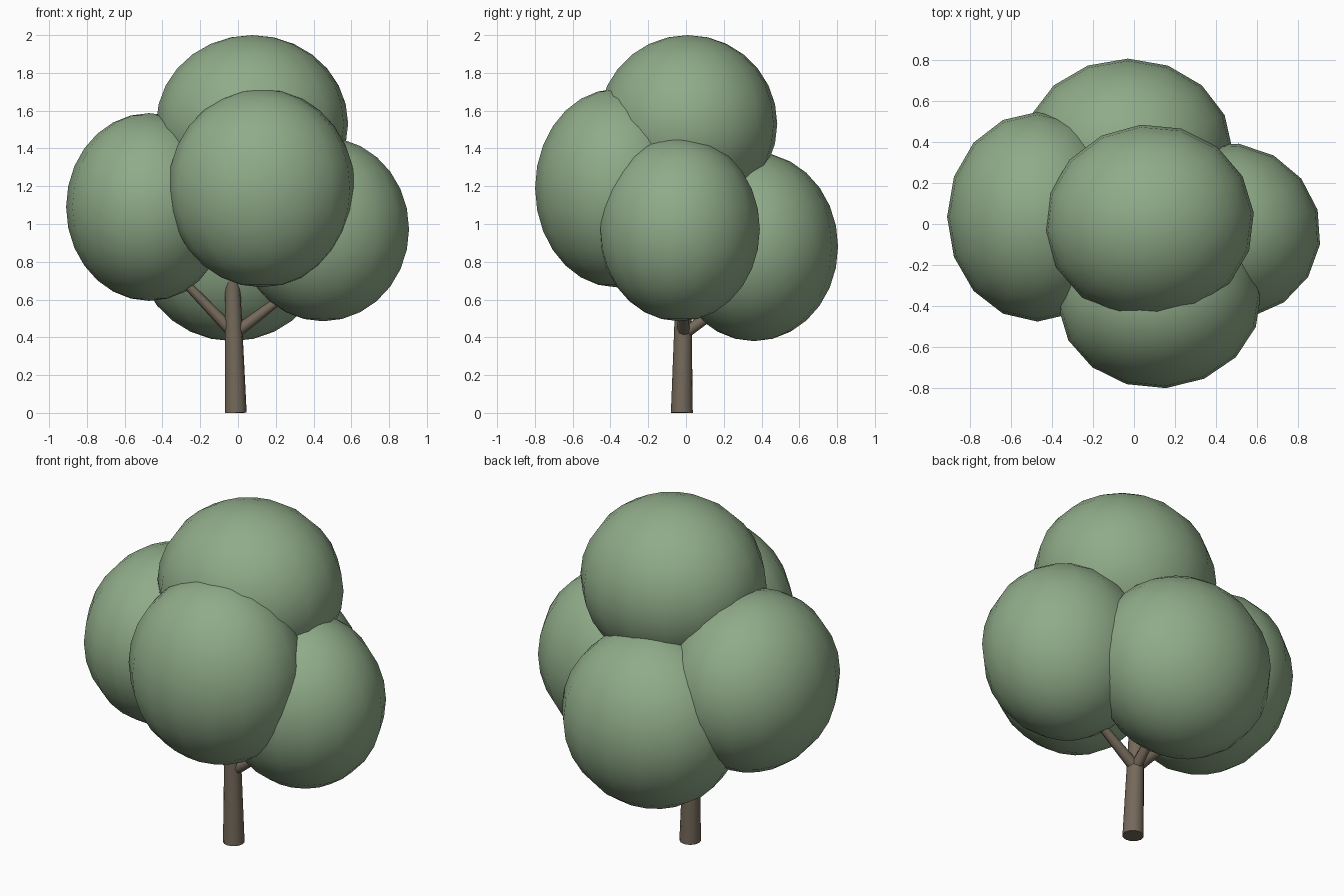
import bpy
import math
from mathutils import Vector

if "Cube" in bpy.data.objects:
    bpy.data.objects.remove(bpy.data.objects["Cube"], do_unlink=True)


def make_material(name, colour):
    mat = bpy.data.materials.new(name)
    mat.use_nodes = True
    mat.diffuse_color = colour
    mat.node_tree.nodes["Principled BSDF"].inputs["Base Color"].default_value = colour
    return mat


leaf_green = make_material("leaf green", (0.28, 0.41, 0.25, 1))
bark_brown = make_material("bark brown", (0.175, 0.14, 0.102, 1))


def finish(name, mat, angle):
    obj = bpy.context.object
    obj.name = name
    obj.data.materials.append(mat)
    bpy.ops.object.shade_smooth_by_angle(angle=math.radians(angle))
    return obj


def foliage(name, centre, radii, turn):
    """Slightly squashed leaf ball, turned about the vertical."""
    bpy.ops.mesh.primitive_uv_sphere_add(segments=16, ring_count=14, radius=1, location=centre)
    obj = bpy.context.object
    obj.scale = radii
    obj.rotation_euler.z = math.radians(turn)
    bpy.ops.object.transform_apply(location=False, rotation=True, scale=True)
    return finish(name, leaf_green, 60)


def limb(name, start, end, r_start, r_end, sides=12):
    """Tapered cylinder between two points."""
    a, b = Vector(start), Vector(end)
    bpy.ops.mesh.primitive_cone_add(vertices=sides, radius1=r_start, radius2=r_end,
                                    depth=(b - a).length, location=(a + b) / 2)
    bpy.context.object.rotation_euler = (b - a).to_track_quat("Z", "Y").to_euler()
    return finish(name, bark_brown, 50)


# Crown
foliage("top_foliage", (0.075, 0.01, 1.53), (0.51, 0.475, 0.47), 5)
foliage("front_foliage", (0.125, -0.37, 1.19), (0.495, 0.43, 0.525), 4)
foliage("back_foliage", (-0.03, 0.36, 0.88), (0.51, 0.445, 0.5), 0)
foliage("right_foliage", (-0.47, 0.035, 1.09), (0.44, 0.51, 0.497), 0)
foliage("left_foliage", (0.45, -0.035, 0.973), (0.46, 0.43, 0.488), -8)

# Trunk, running up into the crown
limb("trunk", (-0.012, -0.022, 0), (-0.035, -0.01, 0.9), 0.058, 0.035)

# Branches forking out to the side and back foliage
fork = (-0.02, -0.012, 0.42)
limb("right_branch", fork, (-0.34, 0.0, 0.75), 0.033, 0.02, 8)
limb("left_branch", fork, (0.3, -0.02, 0.66), 0.033, 0.02, 8)
limb("back_branch", fork, (0.02, 0.25, 0.6), 0.033, 0.02, 8)
